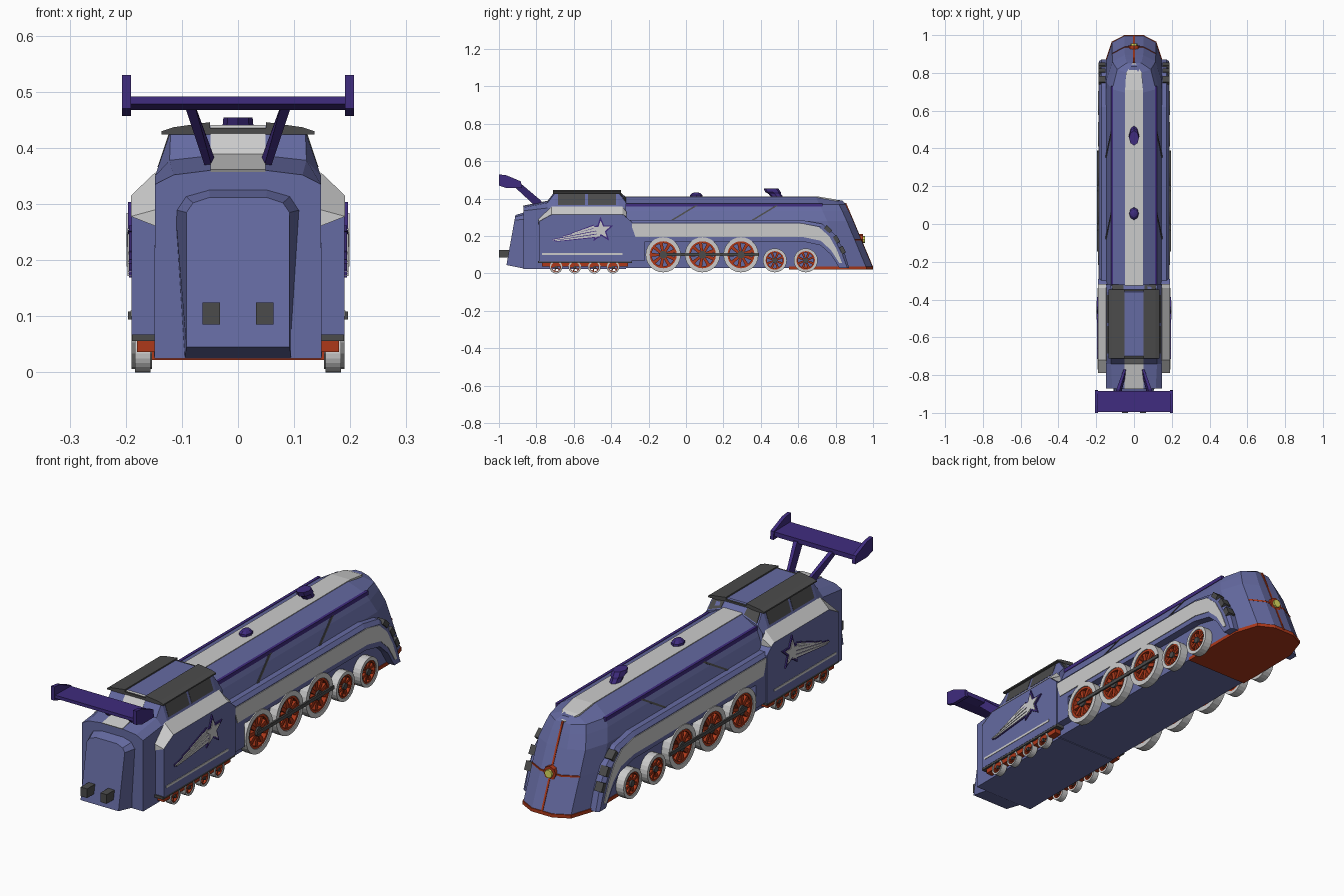
import bpy, bmesh
from math import sin, cos, pi, hypot

if "Cube" in bpy.data.objects:
    bpy.data.objects.remove(bpy.data.objects["Cube"])


def mat(name, r, g, b):
    m = bpy.data.materials.new(name)
    m.diffuse_color = (r, g, b, 1)
    m.use_nodes = True
    m.node_tree.nodes["Principled BSDF"].inputs["Base Color"].default_value = m.diffuse_color
    return m


BLUE = mat("blue", .13, .145, .36)
PURPLE = mat("purple", .05, .025, .21)
RED = mat("red", .42, .04, .01)
DARK = mat("dark_grey", .07, .07, .07)
YELLOW = mat("yellow", .75, .75, .12)


def make(name, shapes, m=None, mirror=False):
    """Skin every shape (a list of point rings, closed or capped) into one object."""
    bm = bmesh.new()
    for rings, closed in shapes:
        vs = [[bm.verts.new(p) for p in r] for r in rings]
        n, k = len(vs), len(vs[0])
        for i in range(n if closed else n - 1):
            a, b = vs[i], vs[(i + 1) % n]
            for j in range(k):
                bm.faces.new((a[j], a[(j + 1) % k], b[(j + 1) % k], b[j]))
        if not closed:
            bm.faces.new(vs[0])
            bm.faces.new(vs[-1])
    bmesh.ops.recalc_face_normals(bm, faces=bm.faces)
    me = bpy.data.meshes.new(name)
    bm.to_mesh(me)
    bm.free()
    ob = bpy.data.objects.new(name, me)
    bpy.context.collection.objects.link(ob)
    if m:
        me.materials.append(m)
    if mirror:
        ob.modifiers.new("Mirror", "MIRROR")
    return ob


def prism(profile, x0, x1):
    return [[(x, y, z) for y, z in profile] for x in (x0, x1)], False


def box(x0, x1, y0, y1, z0, z1):
    return prism([(y0, z0), (y1, z0), (y1, z1), (y0, z1)], x0, x1)


def bar(p, q, w0, w1, x0, x1):
    d = hypot(q[0] - p[0], q[1] - p[1])
    ny, nz = -(q[1] - p[1]) / d / 2, (q[0] - p[0]) / d / 2
    return prism([(p[0] + ny * w0, p[1] + nz * w0), (q[0] + ny * w1, q[1] + nz * w1),
                  (q[0] - ny * w1, q[1] - nz * w1), (p[0] - ny * w0, p[1] - nz * w0)], x0, x1)


def tyre(y, z, r0, r1, x0, x1, n=24):
    return [[(x, y + r * cos(a), z + r * sin(a)) for r, x in ((r0, x0), (r1, x0), (r1, x1), (r0, x1))]
            for a in (2 * pi * i / n for i in range(n))], True


def disc(y, z, r, x0, x1, n=16):
    return prism([(y + r * cos(2 * pi * i / n), z + r * sin(2 * pi * i / n)) for i in range(n)], x0, x1)


def sym(pts):
    return pts + [(-x, y, z) for x, y, z in reversed(pts)]


def section(y, pts):
    return sym([(x, y, z) for x, z in pts])


def nose_slice(z, w, f, back=-.33, dz=0.0):
    return sym([(w, back, z), (w, f - .14, z), (w * .77, f - .035, z - dz), (w * .33, f, z - dz)])


# Boiler and raked nose, stacked in horizontal slices
make("boiler", [([nose_slice(.028, .15, 1.0), nose_slice(.18, .15, .937), nose_slice(.28, .148, .895),
                  nose_slice(.335, .13, .87), nose_slice(.37, .115, .853),
                  nose_slice(.408, .047, .835, dz=.018)], False)], BLUE)
make("boiler_top_stripe", [([[(w, y, z), (-w, y, z), (-w, y, z - .008), (w, y, z - .008)]
                             for w, y, z in ((.047, -.33, .411), (.047, .71, .411),
                                             (.042, .80, .396), (.008, .852, .376))], False)])
make("boiler_rail", [box(.110, .123, -.33, .73, .358, .375)], PURPLE, True)

# Diagonal pipes on the boiler wall
for i, y in enumerate((-.09, .34)):
    make(f"diagonal_pipe_{i}", [([[(.148, y, .28), (.152, y, .28), (.152, y + .015, .28), (.148, y + .015, .28)],
         [(.118, y + .14, .365), (.122, y + .14, .365), (.122, y + .155, .365), (.118, y + .155, .365)]],
         False)], DARK, True)

# Nose trim and headlamp
make("nose_base_trim", [([nose_slice(.022, .153, 1.0, .55), nose_slice(.037, .153, 1.0, .55)], False)], RED)
make("nose_centre_trim", [bar((.998, .03), (.853, .375), .008, .008, -.004, .004)], RED)
make("nose_cross_trim", [([sym([(.118, .903, z), (.05, .939, z)]) for z in (.177, .184)], False)], RED)
for name, r, y, m in (("lamp_ring", .03, .946, RED), ("lamp", .018, .956, YELLOW)):
    make(name, [([[(r * cos(i * pi / 4), yy, .182 + r * sin(i * pi / 4)) for i in range(8)]
                  for yy in (.90, y)], False)], m)

# Domes on the boiler top
make("dome", [([[(r * cos(i * pi / 4), .055 + 1.3 * r * sin(i * pi / 4), z) for i in range(8)]
                for r, z in ((.026, .405), (.025, .42), (.016, .43), (.006, .433))], False)], PURPLE)
make("chimney", [([[(r * cos(i * pi / 4), y + 1.5 * r * sin(i * pi / 4), z) for i in range(8)]
                   for r, y, z in ((.022, .49, .405), (.022, .475, .425), (.028, .465, .435),
                                   (.026, .455, .454))], False)], PURPLE)

# Running-board skirts sweeping down beside the nose
top = [(-.30, .285), (.62, .285), (.73, .265), (.80, .205), (.845, .12), (.872, .03)]
low = [(.82, .03), (.775, .10), (.72, .15), (.62, .172), (-.22, .172), (-.22, .07), (-.30, .07)]
make("skirt", [([[(.145, y, z) for y, z in top + low], [(.172, y, z) for y, z in top + low],
                 [(.185, max(y - .01, -.30), z - .016) for y, z in top[:-1]] + [(.185, .862, .03)]
                 and [(.185, max(y - .01, -.30), max(z - .016, .03)) for y, z in top]
                 + [(.185, y, z) for y, z in low]], False)], BLUE, True)
make("skirt_stripe", [prism([(-.295, .266), (.63, .266), (.71, .248), (.765, .20), (.805, .13), (.835, .055),
                             (.82, .055), (.775, .125), (.72, .175), (.63, .194), (-.27, .194)],
                            .182, .188)], None, True)
make("skirt_vents", [bar(p, q, .022, .022, .152, .188) for p, q in (
    ((.745, .25), (.775, .222)), ((.795, .20), (.815, .165)), ((.828, .143), (.845, .108)))], DARK, True)


# Wheels
def wheel(name, y, z, r, spokes, x0=.153, x1=.19):
    make(name + "_tyre", [tyre(y, z, r * .77, r, x0, x1)], None, True)
    arms = [bar((y, z), (y + r * .7 * cos(a), z + r * .7 * sin(a)), r * .13, r * .2, x0 + .005, x1 - .008)
            for a in (2 * pi * (i + .5) / spokes for i in range(spokes))]
    make(name + "_spokes", [tyre(y, z, r * .66, r * .78, x0, x1 - .004)] + arms, RED, True)
    make(name + "_hub", [disc(y, z, r * .22, x0, x1)], DARK, True)


for i, y in enumerate((-.122, .088, .294)):
    wheel(f"driving_wheel_{i}", y, .10, .094, 9)
for i, y in enumerate((.475, .64)):
    wheel(f"leading_wheel_{i}", y, .07, .064, 8)
for i, y in enumerate((-.695, -.595, -.49, -.39)):
    wheel(f"trailing_wheel_{i}", y, .034, .034, 5, .156, .184)
make("coupling_rod", [box(.188, .196, -.145, .39, .094, .109)], DARK, True)
make("trailing_frame", [box(.148, .180, -.77, -.31, .036, .058)], RED, True)
make("trailing_frame_top", [box(.148, .189, -.79, -.29, .056, .068)], DARK, True)

# Cab, lofted from rear deck to windscreen
make("cab", [([section(y, [(.149, .025), (.148, z0), (x1, z1), (.05, z2)]) for y, z0, x1, z1, z2 in (
    (-.87, .335, .115, .352, .36), (-.74, .35, .122, .378, .386), (-.70, .35, .12, .43, .44),
    (-.36, .35, .12, .43, .44), (-.32, .35, .125, .378, .405))], False)], BLUE)
make("cab_rear_stripe", [prism([(-.873, .362), (-.74, .389), (-.70, .441), (-.69, .43), (-.73, .375),
                                (-.865, .35)], -.049, .049)])
make("cab_roof", [([section(y, [(.136, .424), (.136, .43), (.115, .437), (.05, .446), (.05, .436)])
                    for y in (-.712, -.347)], False)], DARK)
make("cab_side_windows", [([[(.1435, y, .366), (.124, y, .424), (.118, y, .424), (.137, y, .366)]
                            for y in ab], False) for ab in ((-.685, -.54), (-.525, -.375))], DARK, True)
make("cab_windscreen", [([[(x, y + d, z) for x, y, z in
                           ((.118, -.324, .386), (.056, -.325, .408), (.056, -.354, .435), (.114, -.354, .425))]
                          for d in (-.01, .003)], False)], DARK, True)

# Wide cab side panels with the grey shoulder
make("cab_side", [([[(.14, y, .065), (.19, y, .065), (.19, y, z), (.14, y, z)]
                    for y, z in ((-.785, .278), (-.72, .314), (-.335, .314), (-.29, .275))], False)], BLUE, True)
make("cab_shoulder", [([[(.14, y, z0 - .02), (.191, y, z0), (.147, y, z1)] for y, z0, z1 in (
    (-.788, .278, .29), (-.72, .315, .357), (-.34, .315, .357), (-.318, .305, .33))], False)], None, True)
make("cab_side_line", [box(.188, .192, -.77, -.34, .10, .11)], None, True)


# Shooting star decoration
def star(r):
    return [(-.455 + q * cos(.35 + i * pi / 5), .232 + q * sin(.35 + i * pi / 5))
            for i in range(10) for q in [r if i % 2 == 0 else r * .42]]


tails = [((-.49, .25), (-.61, .212)), ((-.485, .235), (-.66, .196)),
         ((-.475, .22), (-.715, .178)), ((-.46, .205), (-.70, .174))]
make("star_backing", [prism(star(.072), .188, .196)]
     + [bar(p, q, .024, .010, .188, .194) for p, q in tails], PURPLE, True)
make("star", [prism(star(.052), .188, .199)]
     + [bar(p, q, .013, .004, .188, .197) for p, q in tails], None, True)

# Rear door box and buffers
def rear_y(z):
    return -.96 + (z - .045) * .18


make("rear_box", [([section(-.86, [(.095, .025), (.112, .29), (.095, .316), (.052, .328)]),
                    sym([(x, rear_y(z), z) for x, z in ((.092, .045), (.092, .285), (.08, .302), (.05, .312))])],
                   False)], BLUE)
make("buffers", [box(.032, .063, -1.0, -.93, .085, .125)], DARK, True)

# Rear wing with end plates and slanted struts
make("wing", [prism([(-.995, .478), (-.995, .492), (-.885, .49), (-.885, .47), (-.93, .468)], -.2, .2)], PURPLE)
make("wing_end_plate", [prism([(-1.0, .47), (-1.0, .53), (-.96, .525), (-.882, .492), (-.878, .457),
                               (-.96, .457)], .191, .207)], PURPLE, True)
make("wing_strut", [([[(.043, -.80, .355), (.055, -.80, .355), (.055, -.77, .385), (.043, -.77, .385)],
                      [(.077, -.93, .475), (.095, -.93, .475), (.095, -.88, .478), (.077, -.88, .478)]],
                     False)], PURPLE, True)
